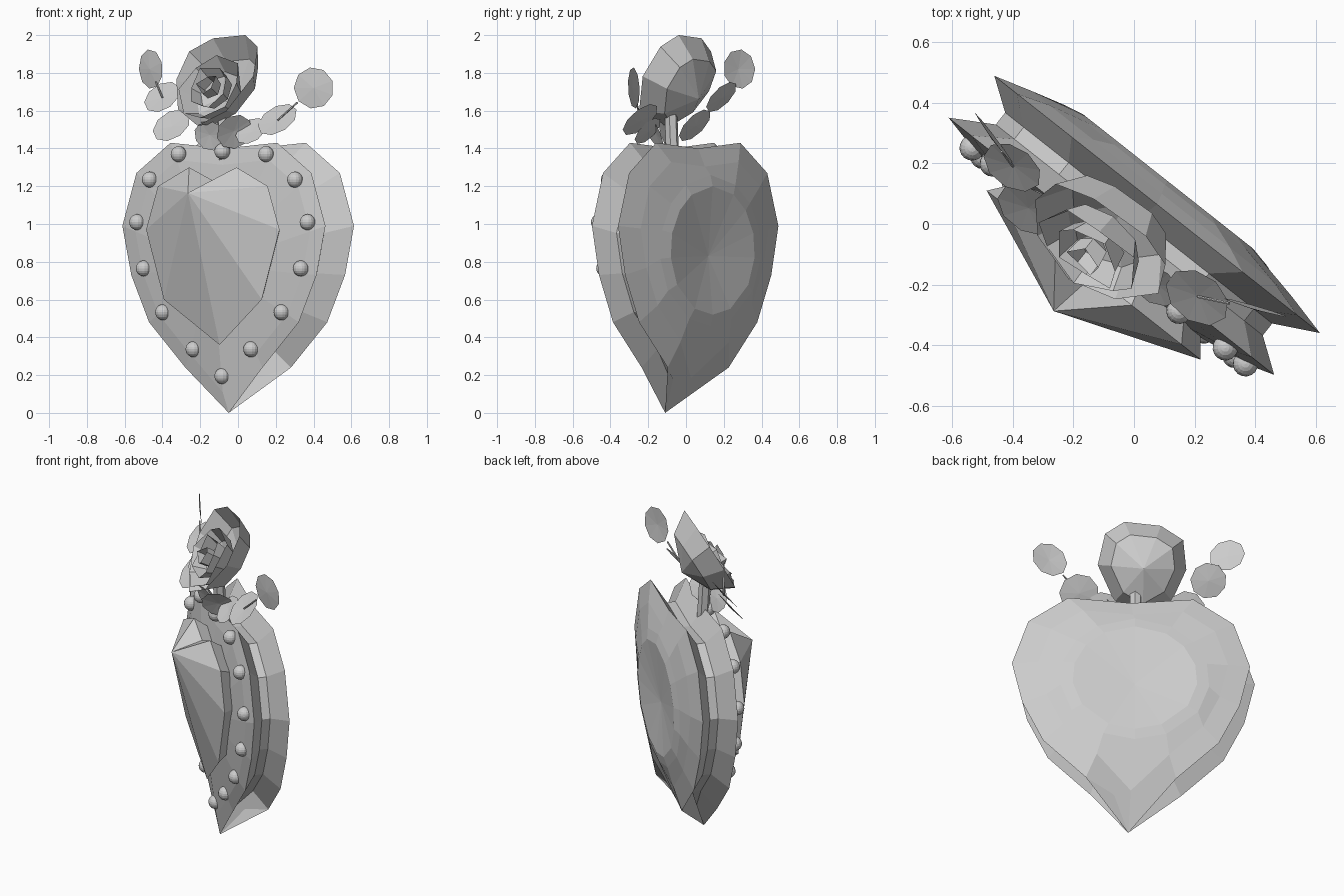
import bpy
import bmesh
import math
import random
from mathutils import Matrix, Vector

random.seed(4)
cube = bpy.data.objects.get("Cube")
if cube:
    bpy.data.objects.remove(cube)

GREY = (0.6, 0.6, 0.6, 1)
mat = bpy.data.materials.new("plain grey")
mat.use_nodes = True
mat.diffuse_color = GREY
mat.node_tree.nodes["Principled BSDF"].inputs["Base Color"].default_value = GREY

TURN = Matrix.Rotation(math.radians(-38.3), 4, 'Z')


def finish(name, bm, matrix):
    bm.transform(matrix)
    bmesh.ops.recalc_face_normals(bm, faces=bm.faces)
    mesh = bpy.data.meshes.new(name)
    bm.to_mesh(mesh)
    bm.free()
    mesh.materials.append(mat)
    obj = bpy.data.objects.new(name, mesh)
    bpy.context.collection.objects.link(obj)


def loft(name, rings, matrix=TURN, cap_start=False):
    """Skin a list of rings; a ring of one point closes to a fan."""
    bm = bmesh.new()
    rows = [[bm.verts.new(p) for p in ring] for ring in rings]
    for a, b in zip(rows, rows[1:]):
        n = max(len(a), len(b))
        for i in range(n):
            j = (i + 1) % n
            quad = [a[i % len(a)], a[j % len(a)], b[j % len(b)], b[i % len(b)]]
            bm.faces.new(list(dict.fromkeys(quad)))
    if cap_start:
        bm.faces.new(rows[0])
    finish(name, bm, matrix)


def mirrored(half):
    """Half outline from tip to cleft, completed on the other side."""
    return half + [(-u, z) for u, z in half[-2:0:-1]]


HEART = mirrored([(0, 0), (.26, .24), (.505, .48), (.625, .73), (.685, .99),
                  (.59, 1.27), (.36, 1.43), (0, 1.4)])
GEM = mirrored([(0, .36), (.33, .6), (.45, .97), (.37, 1.2), (.16, 1.3), (0, 1.23)])


def ring(outline, scale, depth, tip=None, shift=0, zc=.78):
    """Scaled outline at a depth; tip gives the side offset and depth of its lowest point."""
    pts = [Vector((u * scale + shift, depth, zc + (z - zc) * scale)) for u, z in outline]
    if tip:
        pts[0].x, pts[0].y = tip
    return pts


def oval(width, height, depth):
    pts = []
    for u, z in HEART:
        a = math.atan2(z - .8, u)
        pts.append((width * math.cos(a), depth, .86 + height * math.sin(a)))
    return pts


# Heart case: front plate, groove, back plate, shallow dish
TIP = (.03, -.117)
loft("heart_case", [
    ring(HEART, .52, -.165),
    ring(HEART, .86, -.13),
    ring(HEART, 1, -.104, TIP, -.013),
    ring(HEART, .82, -.025, (.02, -.07)),
    ring(HEART, .82, .025, (.02, -.05)),
    ring(HEART, 1, .098, TIP, .02),
    ring(HEART, .8, .135, (.02, .05), .01, .92),
    oval(.43, .4, .165),
    oval(.36, .34, .18),
    [(0, .15, .83)],
], cap_start=True)

# Faceted heart gem with a high peak
loft("heart_gem", [
    ring(GEM, .85, -.13, zc=.9),
    ring(GEM, 1, -.215, (.03, -.195)),
    [(-.03, -.39, 1.165)],
], cap_start=True)

# Pearls around the front plate
PEARLS = mirrored([(0, .195), (.195, .337), (.4, .533), (.53, .765), (.575, 1.01),
                   (.49, 1.235), (.295, 1.37), (0, 1.385)])
for u, z in PEARLS:
    bm = bmesh.new()
    bmesh.ops.create_uvsphere(bm, u_segments=16, v_segments=10, radius=.042)
    finish("pearl", bm, TURN @ Matrix.Translation((u, -.134, z)))

# Rose: nested petal cups opening forward and slightly up
axis = Vector((0, -.87, .49)).normalized()
rose = TURN @ Matrix.Translation((-.055, -.14, 1.765)) @ axis.to_track_quat('Z', 'Y').to_matrix().to_4x4()

OUTER = [(.26, .02), (.22, .2), (.11, .27), (-.1, .25), (-.23, .17),
         (-.25, 0), (-.17, -.18), (0, -.28), (.16, -.19)]
loft("outer_petals", [
    [(0, 0, -.21)],
    [(x * .72, y * .72, -.126) for x, y in OUTER],
    [(x, y, 0) for x, y in OUTER],
], rose)


def petal_cup(name, radius, lift, depth, sides, twist, wobble):
    drop = .05

    def circle(r, z, jag):
        out = []
        for i in range(sides):
            a = twist + math.tau * i / sides
            k = r * (1 - random.uniform(0, jag))
            out.append((k * math.cos(a), k * math.sin(a) - drop, z - (i % 2) * jag * r))
        return out
    loft(name, [[(0, -drop, lift - depth)],
                circle(radius * .72, lift - depth * .6, 0),
                circle(radius, lift, wobble)], rose)


petal_cup("second_petals", .2, .02, .17, 8, .1, .12)
petal_cup("third_petals", .14, .03, .14, 7, .5, .18)
petal_cup("bud", .075, .05, .12, 5, .7, .3)

# Round leaves: centre, facing direction, radius
LEAVES = [
    ((-.465, .28, 1.82), (.8, .6, .05), .105),
    ((-.4, .19, 1.67), (-.4, -.6, .6), .105),
    ((-.35, .05, 1.52), (-.4, -.6, .6), .11),
    ((.4, -.28, 1.72), (.28, .96, .05), .11),
    ((.21, -.24, 1.55), (-.4, -.55, .65), .115),
    ((.07, -.2, 1.49), (-.4, -.6, .6), .09),
    ((-.02, -.17, 1.49), (.3, -.8, -.4), .1),
    ((-.15, -.1, 1.47), (-.3, -.8, -.3), .085),
]
for centre, facing, r in LEAVES:
    rim = [(r * math.cos(math.tau * i / 9), r * math.sin(math.tau * i / 9), .004) for i in range(9)]
    place = Matrix.Translation(centre) @ Vector(facing).to_track_quat('Z', 'Y').to_matrix().to_4x4()
    loft("round_leaf", [[(0, 0, -.004)], rim], place)


# Thin stems joining the leaves, and the hidden rose stalk
def stem(name, start, end, r):
    a, b = Vector(start), Vector(end)
    bm = bmesh.new()
    bmesh.ops.create_cone(bm, segments=6, radius1=r, radius2=r, depth=(b - a).length, cap_ends=True)
    turn = (b - a).to_track_quat('Z', 'Y').to_matrix().to_4x4()
    finish(name, bm, Matrix.Translation((a + b) / 2) @ turn)


for k in (0, 3):
    a, b = Vector(LEAVES[k][0]), Vector(LEAVES[k + 1][0])
    stem("leaf_stem", a.lerp(b, .45), b, .005)
stem("rose_stalk", (-.07, -.07, 1.34), (-.08, -.08, 1.6), .035)
